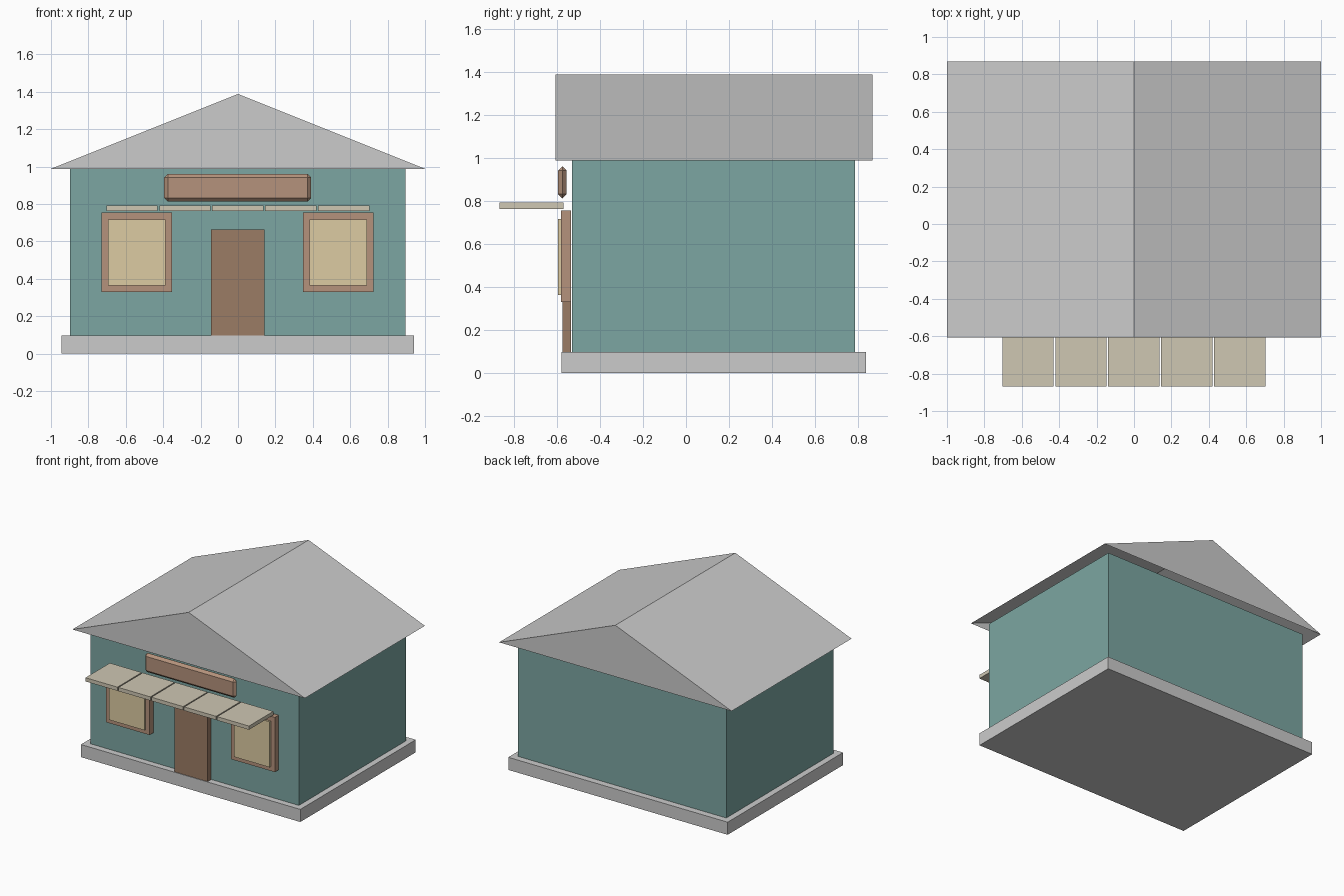
import bpy, bmesh

if "Cube" in bpy.data.objects:
    bpy.data.objects.remove(bpy.data.objects["Cube"])


def material(name, rgb):
    m = bpy.data.materials.new(name)
    m.diffuse_color = (*rgb, 1)
    m.use_nodes = True
    m.node_tree.nodes["Principled BSDF"].inputs["Base Color"].default_value = m.diffuse_color
    return m


teal = material("teal_paint", (0.20, 0.38, 0.36))
brown = material("door_wood", (0.33, 0.20, 0.13))
tan = material("trim_wood", (0.46, 0.29, 0.20))
cream = material("window_cream", (0.72, 0.60, 0.36))
canvas = material("awning_canvas", (0.62, 0.57, 0.45))


def add_mesh(name, bm, mat=None):
    bmesh.ops.recalc_face_normals(bm, faces=bm.faces[:])
    me = bpy.data.meshes.new(name)
    bm.to_mesh(me)
    bm.free()
    ob = bpy.data.objects.new(name, me)
    bpy.context.collection.objects.link(ob)
    if mat:
        me.materials.append(mat)
    return ob


def box(name, x, y, z, mat=None, bevel=0):
    bm = bmesh.new()
    bmesh.ops.create_cube(bm, size=1)
    for v in bm.verts:
        v.co = [(lo + hi) / 2 + c * (hi - lo) for c, (lo, hi) in zip(v.co, (x, y, z))]
    if bevel:
        bmesh.ops.bevel(bm, geom=bm.edges[:], offset=bevel, segments=1,
                        affect='EDGES', profile=0.5)
    return add_mesh(name, bm, mat)


# Foundation slab and walls
box("foundation", (-0.945, 0.942), (-0.58, 0.838), (0, 0.098))
box("walls", (-0.897, 0.896), (-0.531, 0.786), (0.098, 0.988), teal)

# Gable roof: a triangular shell, open underneath
bm = bmesh.new()
front, back = [[bm.verts.new((x, y, z)) for x, z in ((-1, 0.988), (0, 1.388), (1, 0.988))]
               for y in (-0.606, 0.868)]
bm.faces.new(front)
bm.faces.new(back)
for i in range(2):
    bm.faces.new((front[i], front[i + 1], back[i + 1], back[i]))
add_mesh("roof", bm)

# Door
box("door", (-0.145, 0.142), (-0.575, -0.535), (0.098, 0.663), brown)

# Windows: frame with a raised pane
for side, cx in (("left", -0.541), ("right", 0.536)):
    box(side + "_window_frame", (cx - 0.188, cx + 0.188), (-0.581, -0.534), (0.33, 0.755), tan)
    box(side + "_window_pane", (cx - 0.153, cx + 0.153), (-0.595, -0.565), (0.363, 0.717), cream)

# Chamfered blank sign board
box("sign_board", (-0.395, 0.391), (-0.595, -0.555), (0.812, 0.961), tan, bevel=0.0195)

# Awning panels
for i in range(5):
    cx = (i - 2) * 0.283 - 0.001
    box(f"awning_panel_{i + 1}", (cx - 0.137, cx + 0.137), (-0.868, -0.569), (0.763, 0.792), canvas)
